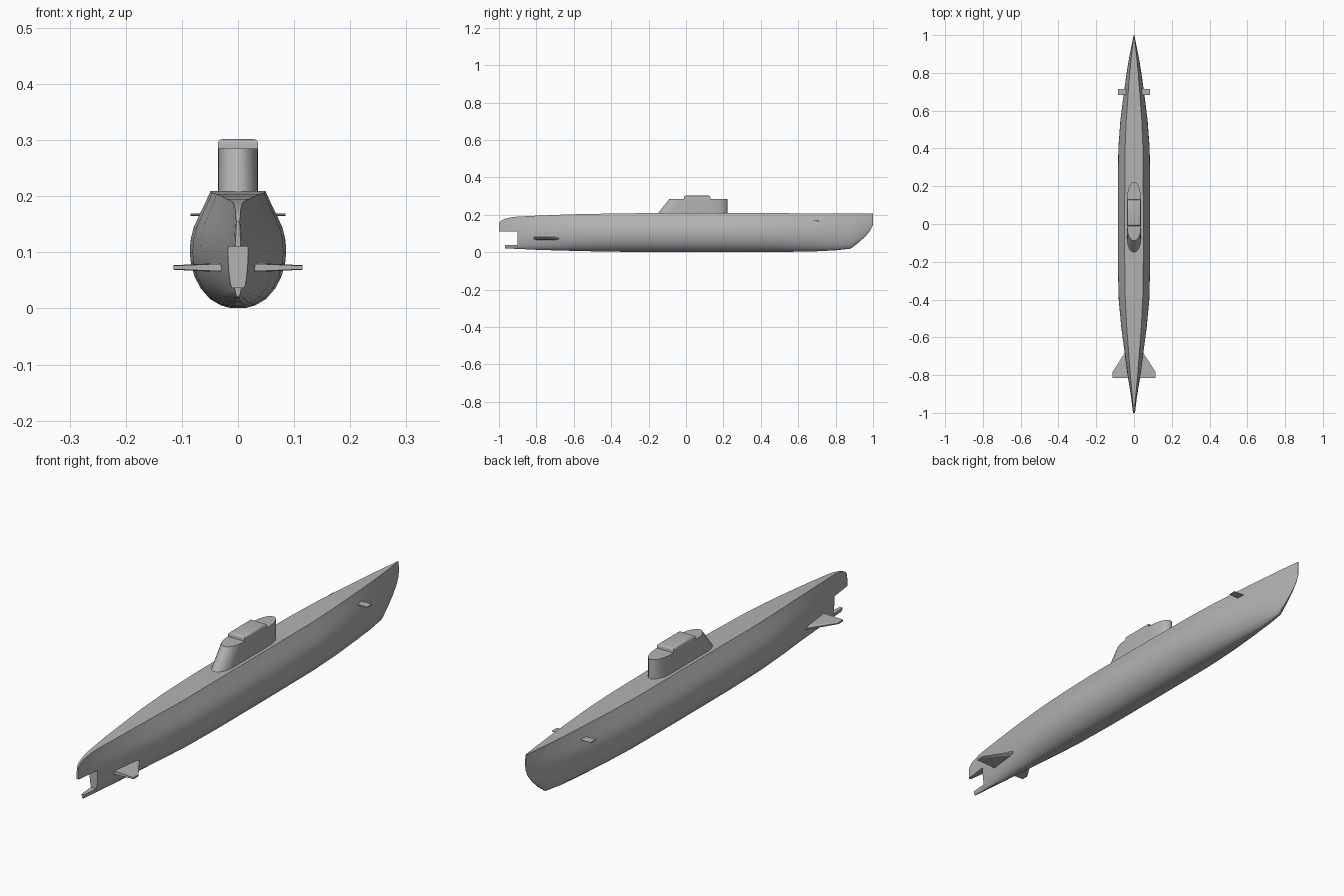
import bpy, bmesh, math

if "Cube" in bpy.data.objects:
    bpy.data.objects.remove(bpy.data.objects["Cube"])

grey = bpy.data.materials.new("hull grey")
grey.diffuse_color = (0.45, 0.45, 0.45, 1)
grey.use_nodes = True
grey.node_tree.nodes["Principled BSDF"].inputs["Base Color"].default_value = grey.diffuse_color


def finish(bm, name, smooth=30):
    bmesh.ops.recalc_face_normals(bm, faces=bm.faces[:])
    me = bpy.data.meshes.new(name)
    bm.to_mesh(me)
    bm.free()
    ob = bpy.data.objects.new(name, me)
    bpy.context.collection.objects.link(ob)
    me.materials.append(grey)
    if smooth:
        bpy.ops.object.select_all(action='DESELECT')
        ob.select_set(True)
        bpy.context.view_layer.objects.active = ob
        bpy.ops.object.shade_smooth_by_angle(angle=math.radians(smooth))
    return ob


def loft(bm, rings):
    loops = [[bm.verts.new(p) for p in r] for r in rings]
    n = len(loops[0])
    for a, b in zip(loops, loops[1:]):
        for i in range(n):
            j = (i + 1) % n
            bm.faces.new((a[i], a[j], b[j], b[i]))
    bm.faces.new(loops[0])
    bm.faces.new(loops[-1])


def box(name, x, y0, y1, z0, z1):
    bm = bmesh.new()
    loft(bm, [[(-x, y0, z), (x, y0, z), (x, y1, z), (-x, y1, z)] for z in (z0, z1)])
    return finish(bm, name, 0)


# Hull: half section (width fraction, height fraction) from deck edge to keel
section = [(0.57, 1), (0.68, 0.9), (0.8, 0.8), (0.92, 0.69), (0.985, 0.58), (1, 0.48),
           (0.975, 0.38), (0.9, 0.27), (0.77, 0.17), (0.58, 0.08), (0.35, 0.025), (0.15, 0.003)]
# Stations: y, half width, keel z, deck z
stations = [(-1, .005, .022, .155), (-.99, .007, .021, .168), (-.97, .009, .02, .178),
            (-.93, .014, .018, .187), (-.9, .018, .017, .19), (-.8, .034, .012, .195),
            (-.67, .051, .008, .2), (-.55, .067, .005, .204), (-.4, .081, .002, .206),
            (-.2, .086, 0, .209), (.15, .086, 0, .209), (.4, .083, 0, .208),
            (.55, .072, .001, .208), (.7, .053, .004, .207), (.8, .039, .009, .206),
            (.88, .026, .018, .206), (.92, .018, .048, .206), (.96, .01, .085, .206),
            (.985, .005, .115, .206), (1, .0015, .145, .206)]
rings = []
for y, w, zb, zt in stations:
    half = [(w * a, y, zb + (zt - zb) * t) for a, t in section]
    rings.append(half + [(-x, yy, z) for x, yy, z in reversed(half)])
bm = bmesh.new()
loft(bm, rings)
hull = finish(bm, "hull", 0)

# Stern notch: propeller opening and shortened lower rail
for name, y1, z0, z1 in (("notch_cutter", -.9, .037, .11), ("rail_cutter", -.967, -.05, .06)):
    cutter = box(name, .2, -1.2, y1, z0, z1)
    cutter.hide_render = True
    cutter.hide_set(True)
    mod = hull.modifiers.new(name, 'BOOLEAN')
    mod.operation = 'DIFFERENCE'
    mod.solver = 'EXACT'
    mod.object = cutter
    bpy.context.view_layer.objects.active = hull
    bpy.ops.object.modifier_apply(modifier=name)
    bpy.data.objects.remove(cutter)
hull.select_set(True)
bpy.context.view_layer.objects.active = hull
bpy.ops.object.shade_smooth_by_angle(angle=math.radians(25))


# Sail: rounded outline with a raked aft end
def sail_ring(z, aft):
    pts = []
    for i in range(13):
        a = math.pi * i / 12
        pts.append((.036 * math.cos(a), .14 + .082 * math.sin(a), z))
    for i in range(13):
        a = math.pi + math.pi * i / 12
        pts.append((.036 * math.cos(a), aft + .07 + .07 * math.sin(a), z))
    return pts


bm = bmesh.new()
loft(bm, [sail_ring(.195, -.16), sail_ring(.285, -.088)])
finish(bm, "sail", 35)

# Raised sail cap with rounded top edges
cap = box("sail_cap", .036, -.01, .13, .27, .302)
bm = bmesh.new()
bm.from_mesh(cap.data)
bpy.data.objects.remove(cap)
top = [e for e in bm.edges if all(v.co.z > .3 for v in e.verts)]
bmesh.ops.bevel(bm, geom=top, offset=.009, segments=3, profile=.5, affect='EDGES')
finish(bm, "sail_cap", 40)


# Diving planes: root and tip ribs (x, y aft, y fore, z, half thickness), both sides
def plane(name, ribs):
    for side, s in (("left", -1), ("right", 1)):
        bm = bmesh.new()
        rings = []
        for x, y0, y1, z, t in ribs:
            m = (y1 - y0) * .15
            rings.append([(s * x, y0, z - t * .8), (s * x, y0, z + t * .8),
                          (s * x, y1 - m, z + t), (s * x, y1, z + t * .4),
                          (s * x, y1, z - t * .4), (s * x, y1 - m, z - t)])
        loft(bm, rings)
        finish(bm, name + "_" + side, 0)


plane("stern_plane", [(.015, -.815, -.63, .073, .009), (.115, -.815, -.785, .073, .004)])
plane("bow_plane", [(.025, .683, .715, .167, .002), (.085, .683, .715, .167, .002)])
